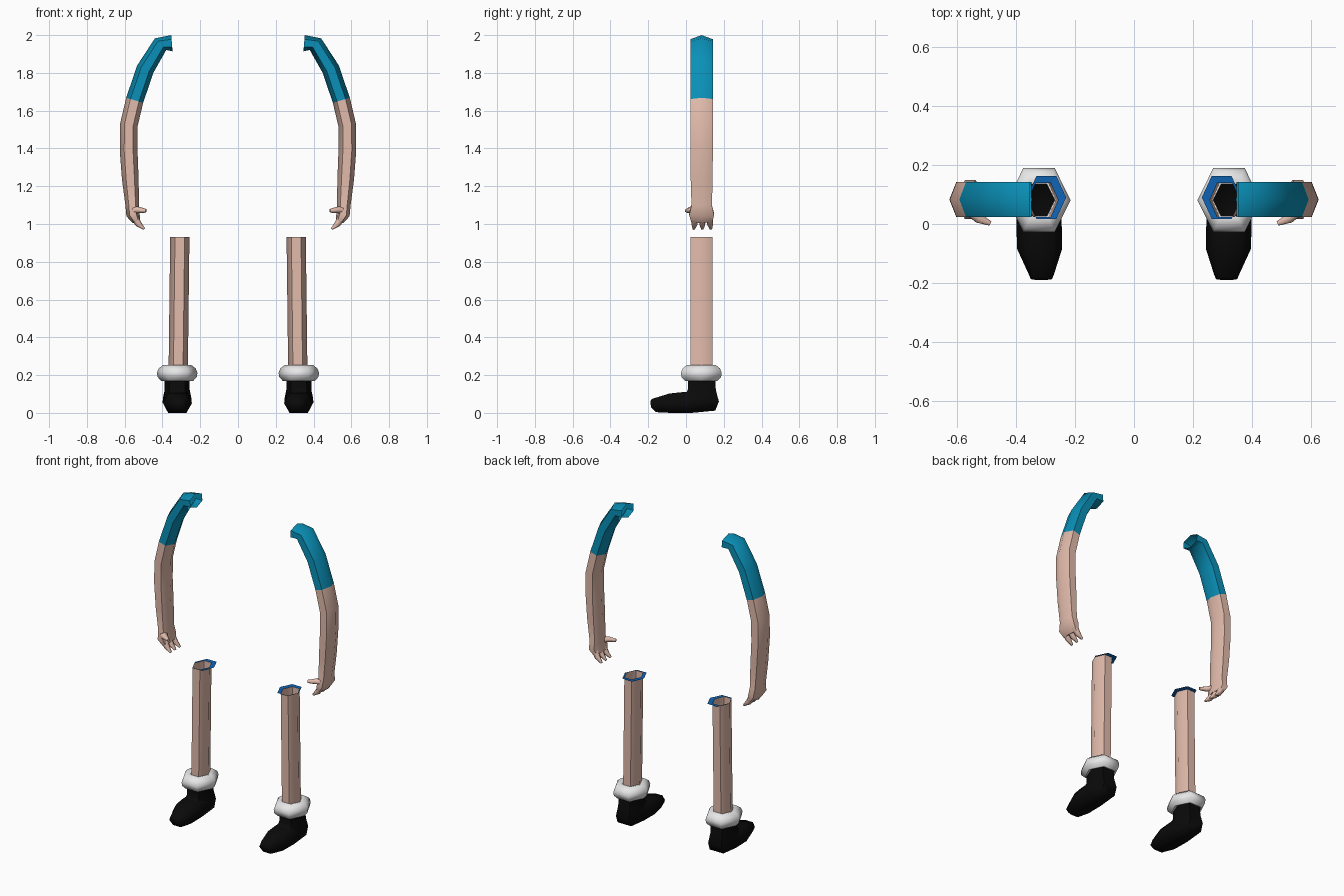
import bpy, bmesh, math
from mathutils import Vector

if "Cube" in bpy.data.objects:
    bpy.data.objects.remove(bpy.data.objects["Cube"])


def material(name, rgb):
    m = bpy.data.materials.new(name)
    m.diffuse_color = (*rgb, 1)
    m.use_nodes = True
    m.node_tree.nodes["Principled BSDF"].inputs["Base Color"].default_value = m.diffuse_color
    return m


SKIN = material("skin", (0.76, 0.50, 0.41))
TEAL = material("teal sleeve", (0.003, 0.28, 0.48))
BLUE = material("blue trim", (0.005, 0.13, 0.47))
WHITE = material("white cuff", (0.88, 0.88, 0.88))
BLACK = material("black boot", (0.003, 0.003, 0.003))
SIDES = 6
Y = 0.083          # depth of the limb centre line


def loft(name, rings, mats, cap_start=False, cap_end=False, smooth=True, rule=None):
    """Skin a list of rings, then mirror the part to the other side."""
    bm = bmesh.new()
    vs = [[bm.verts.new(p) for p in r] for r in rings]
    for a, b in zip(vs, vs[1:]):
        n = len(a)
        for i in range(n):
            bm.faces.new((a[i], a[(i + 1) % n], b[(i + 1) % n], b[i]))
    if cap_start:
        bm.faces.new(vs[0])
    if cap_end:
        bm.faces.new(vs[-1])
    bmesh.ops.recalc_face_normals(bm, faces=bm.faces)
    for f in bm.faces:
        f.smooth = smooth
        if rule:
            f.material_index = rule(f.calc_center_median())
    me = bpy.data.meshes.new(name)
    bm.to_mesh(me)
    bm.free()
    for m in mats:
        me.materials.append(m)
    if smooth:
        me.set_sharp_from_angle(angle=math.radians(65))
    ob = bpy.data.objects.new(name, me)
    bpy.context.collection.objects.link(ob)
    mod = ob.modifiers.new("mirror", 'MIRROR')
    mod.use_mirror_merge = False
    return ob


def hexagon(cx, cy, z, rx, half_y):
    """Level hexagon, points toward +-x, flats toward +-y."""
    ry = half_y / math.sin(math.pi / 3)
    return [Vector((cx + rx * math.cos(i * math.tau / SIDES),
                    cy + ry * math.sin(i * math.tau / SIDES), z)) for i in range(SIDES)]


def tube(path, radii):
    """Rings square to a path; radii are (in-plane, sideways half width)."""
    pts = [Vector(p) for p in path]
    rings = []
    for k, p in enumerate(pts):
        t = (pts[min(k + 1, len(pts) - 1)] - pts[max(k - 1, 0)]).normalized()
        v = Vector((0, 1, 0))
        v = (v - t * v.dot(t)).normalized()
        u = v.cross(t)
        ru, hv = radii[k]
        rv = hv / math.sin(math.pi / 3)
        rings.append([p + u * ru * math.cos(i * math.tau / SIDES)
                      + v * rv * math.sin(i * math.tau / SIDES) for i in range(SIDES)])
    return rings


# Arm with sleeve, bare forearm and palm
arm = [(0.35, 1.957), (0.41, 1.952), (0.491, 1.82), (0.547, 1.655), (0.578, 1.524),
       (0.579, 1.39), (0.57, 1.235), (0.560, 1.10), (0.556, 1.05), (0.538, 1.015)]
arm_r = [(0.043, 0.059), (0.043, 0.059)] + [(0.047, 0.059)] * 4 + \
        [(0.044, 0.058), (0.036, 0.054), (0.036, 0.066), (0.022, 0.055)]
loft("arm", tube([(x, Y, z) for x, z in arm], arm_r), [TEAL, SKIN],
     cap_end=True, rule=lambda c: 0 if c.z > 1.655 else 1)

# Fingers and thumb
for i, y in enumerate((-0.035, 0.003, 0.041)):
    path = [(0.55, Y + y, 1.04), (0.527, Y + y * 1.1, 1.0), (0.497, Y + y * 1.2, 0.974)]
    loft(f"finger_{i + 1}", tube(path, [(0.022, 0.018), (0.017, 0.015), (0.006, 0.006)]),
         [SKIN], cap_start=True, cap_end=True)
loft("thumb", tube([(0.56, 0.055, 1.075), (0.525, 0.018, 1.074), (0.487, 0.002, 1.07)],
                   [(0.02, 0.024), (0.017, 0.016), (0.010, 0.008)]),
     [SKIN], cap_start=True, cap_end=True)

# Bare leg, open at the top
leg_top = hexagon(0.308, Y - 0.002, 0.93, 0.051, 0.058)
loft("leg", [leg_top, hexagon(0.317, Y - 0.002, 0.19, 0.051, 0.058)], [SKIN])

# Flat trim around the leg opening
loft("leg_trim", [leg_top, hexagon(0.297, 0.09, 0.932, 0.067, 0.073)], [BLUE], smooth=False)

# Puffy ankle cuff
cuff = [(0.175, 0.62), (0.168, 0.78), (0.19, 0.97), (0.212, 1.0),
        (0.235, 0.92), (0.254, 0.70), (0.25, 0.5)]
loft("ankle_cuff", [hexagon(0.322, Y - 0.002, z, 0.107 * s, 0.108 * s) for z, s in cuff], [WHITE])


# Boot: rings fan from the ankle round the heel, then run to the toe
def boot_ring(ya, za, yb, zb, w, cx):
    ym, zm = (ya + yb) / 2, (za + zb) / 2
    e = w * 0.62
    return [(cx + e, ya, za), (cx + w, ym, zm), (cx + e, yb, zb),
            (cx - e, yb, zb), (cx - w, ym, zm), (cx - e, ya, za)]


boot = [(0.012, 0.18, 0.155, 0.18, 0.066, 0.322),
        (0.010, 0.125, 0.158, 0.12, 0.066, 0.322),
        (0.005, 0.112, 0.174, 0.06, 0.074, 0.322),
        (-0.01, 0.110, 0.155, 0.012, 0.077, 0.322),
        (-0.03, 0.109, 0.03, 0.0, 0.077, 0.322),
        (-0.09, 0.102, -0.08, 0.0, 0.076, 0.320),
        (-0.180, 0.074, -0.160, 0.004, 0.043, 0.314),
        (-0.189, 0.062, -0.185, 0.030, 0.036, 0.314)]
loft("boot", [boot_ring(*r) for r in boot], [BLACK], cap_end=True)
